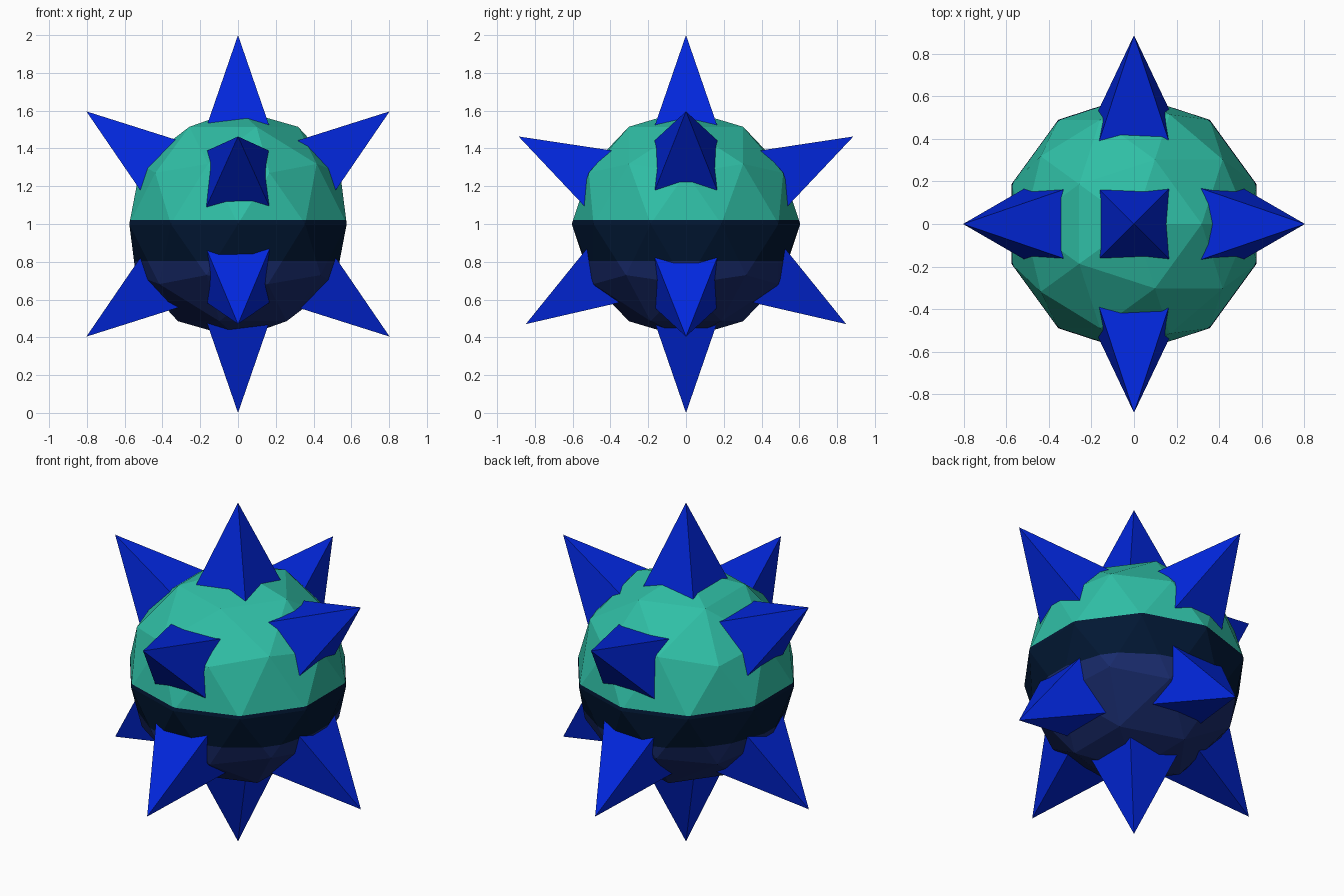
import bpy, bmesh, math
from mathutils import Matrix, Vector

if "Cube" in bpy.data.objects:
    bpy.data.objects.remove(bpy.data.objects["Cube"])

CENTRE = Vector((0, 0, 1))
RADIUS = 0.605


def material(name, rgb):
    m = bpy.data.materials.new(name)
    m.diffuse_color = (*rgb, 1)
    m.use_nodes = True
    m.node_tree.nodes["Principled BSDF"].inputs["Base Color"].default_value = m.diffuse_color
    return m


green = material("sea_green", (0.029, 0.52, 0.38))
navy = material("dark_navy", (0.0005, 0.0085, 0.033))
indigo = material("dark_indigo", (0.0095, 0.024, 0.150))
blue = material("bright_blue", (0.0005, 0.020, 0.73))


def add_object(name, bm, mats):
    mesh = bpy.data.meshes.new(name)
    bm.to_mesh(mesh)
    bm.free()
    for m in mats:
        mesh.materials.append(m)
    ob = bpy.data.objects.new(name, mesh)
    bpy.context.collection.objects.link(ob)
    return ob


# Faceted ball, cut into a green top, dark belt and indigo underside
BELT_TOP, BELT_BOTTOM = 1.02, 0.805
bm = bmesh.new()
bmesh.ops.create_icosphere(bm, subdivisions=2, radius=RADIUS,
                           matrix=Matrix.Translation(CENTRE))
for z in (BELT_TOP, BELT_BOTTOM):
    bmesh.ops.bisect_plane(bm, geom=bm.verts[:] + bm.edges[:] + bm.faces[:],
                           plane_co=(0, 0, z), plane_no=(0, 0, 1))
for f in bm.faces:
    h = f.calc_center_median().z
    f.material_index = 0 if h > BELT_TOP else 1 if h > BELT_BOTTOM else 2
add_object("ball_body", bm, (green, navy, indigo))


# Four-sided spike: base is sunk inside the ball, tip is one unit from the centre
def spike(name, axis, degrees):
    base_z, half = 0.40, 0.207
    bm = bmesh.new()
    base = [bm.verts.new((sx * half, sy * half, base_z))
            for sx, sy in ((-1, -1), (1, -1), (1, 1), (-1, 1))]
    tip = bm.verts.new((0, 0, 1))
    bm.faces.new(base[::-1])
    for i in range(4):
        bm.faces.new((base[i], base[(i + 1) % 4], tip))
    turn = Matrix.Rotation(math.radians(degrees), 4, axis)
    bm.transform(Matrix.Translation(CENTRE) @ turn)
    add_object(name, bm, (blue,))


spike("top_spike", 'X', 0)
spike("bottom_spike", 'X', 180)
# Side spikes lean about Y, front and back spikes lean about X
for s, side, end in ((1, "right", "front"), (-1, "left", "back")):
    spike("upper_" + side + "_spike", 'Y', s * 53.4)
    spike("lower_" + side + "_spike", 'Y', s * 126.6)
    spike("upper_" + end + "_spike", 'X', s * 62.4)
    spike("lower_" + end + "_spike", 'X', s * 122.0)
